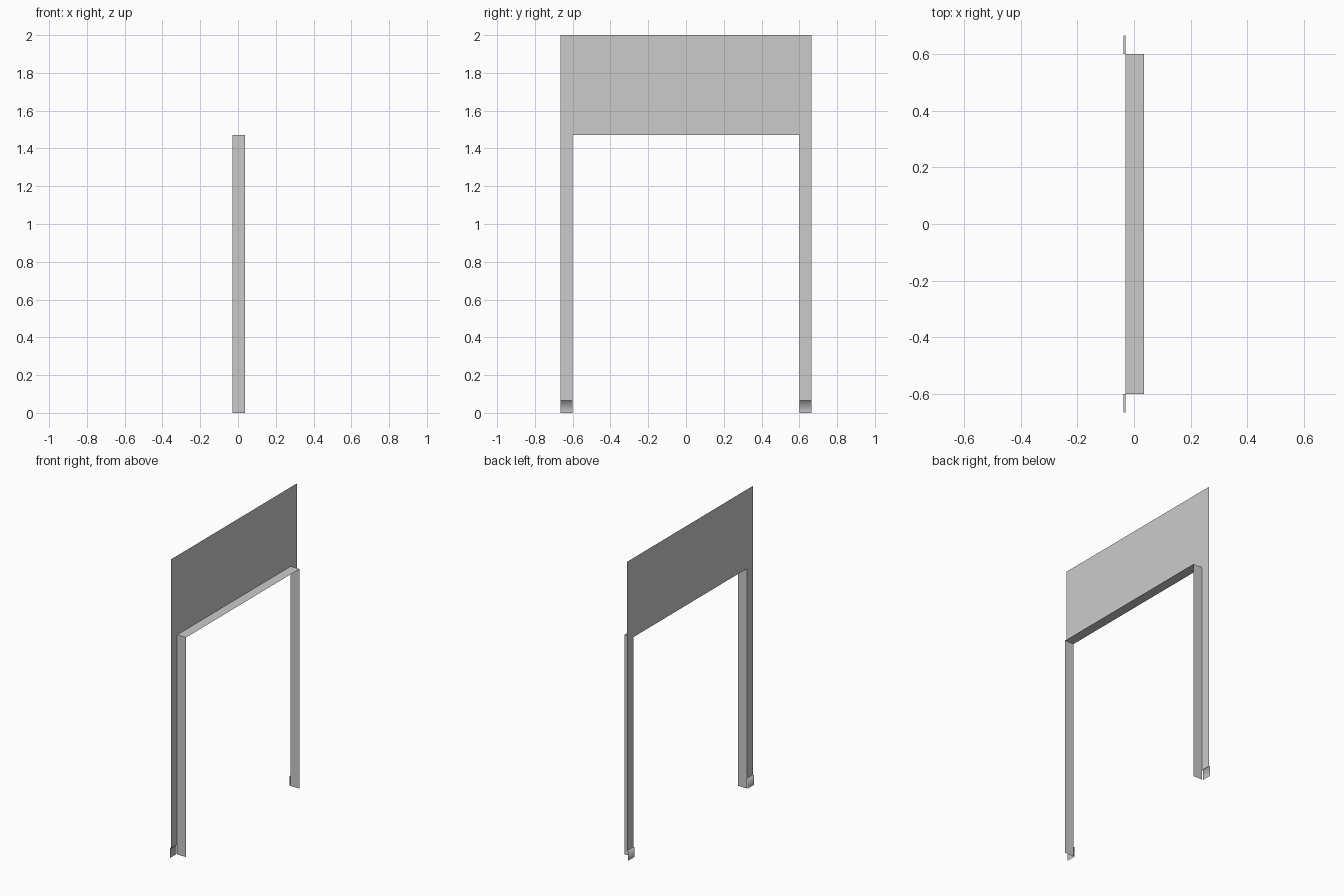
import bpy
import bmesh

cube = bpy.data.objects.get("Cube")
if cube:
    bpy.data.objects.remove(cube, do_unlink=True)

# Main dimensions
HALF_W, HALF_OPEN = 0.665, 0.6      # outer and opening half widths
TOP, HEAD = 2.0, 1.47               # panel top and opening top
WALL_X, DEPTH_X = -0.03, 0.036      # sheet plane and inner edge of the lining
FOOT_X, FOOT_H = -0.037, 0.066      # projecting foot cover

grey = bpy.data.materials.new("light grey")
grey.use_nodes = True
colour = (0.6, 0.6, 0.6, 1)
grey.diffuse_color = colour
grey.node_tree.nodes["Principled BSDF"].inputs["Base Color"].default_value = colour


def sheet(name, profile, offset, smooth=False):
    """Sweep an open or closed outline along one offset into a sheet."""
    bm = bmesh.new()
    verts = [bm.verts.new(p) for p in profile]
    edges = [bm.edges.new(pair) for pair in zip(verts, verts[1:])]
    swept = bmesh.ops.extrude_edge_only(bm, edges=edges)["geom"]
    moved = [g for g in swept if isinstance(g, bmesh.types.BMVert)]
    bmesh.ops.translate(bm, verts=moved, vec=offset)
    bmesh.ops.recalc_face_normals(bm, faces=bm.faces)
    for face in bm.faces:
        face.smooth = smooth
    mesh = bpy.data.meshes.new(name)
    bm.to_mesh(mesh)
    bm.free()
    mesh.materials.append(grey)
    obj = bpy.data.objects.new(name, mesh)
    bpy.context.collection.objects.link(obj)
    return obj


# Wide panel above the opening
sheet("head_panel", [(WALL_X, -HALF_W, HEAD), (WALL_X, HALF_W, HEAD)],
      (0, 0, TOP - HEAD))

# Lining around the opening: two jambs and a head
sheet("opening_lining",
      [(WALL_X, -HALF_OPEN, 0), (WALL_X, -HALF_OPEN, HEAD),
       (WALL_X, HALF_OPEN, HEAD), (WALL_X, HALF_OPEN, 0)],
      (DEPTH_X - WALL_X, 0, 0))

# Narrow leg strips with softly shaded, stepped-out foot covers
for side, sign in (("front", -1), ("back", 1)):
    across = (0, sign * (HALF_W - HALF_OPEN), 0)
    y = sign * HALF_OPEN
    sheet(side + "_leg_strip", [(WALL_X, y, FOOT_H), (WALL_X, y, HEAD)], across)
    sheet(side + "_foot_cover",
          [(WALL_X, y, FOOT_H), (FOOT_X, y, FOOT_H), (FOOT_X, y, 0)],
          across, smooth=True)
